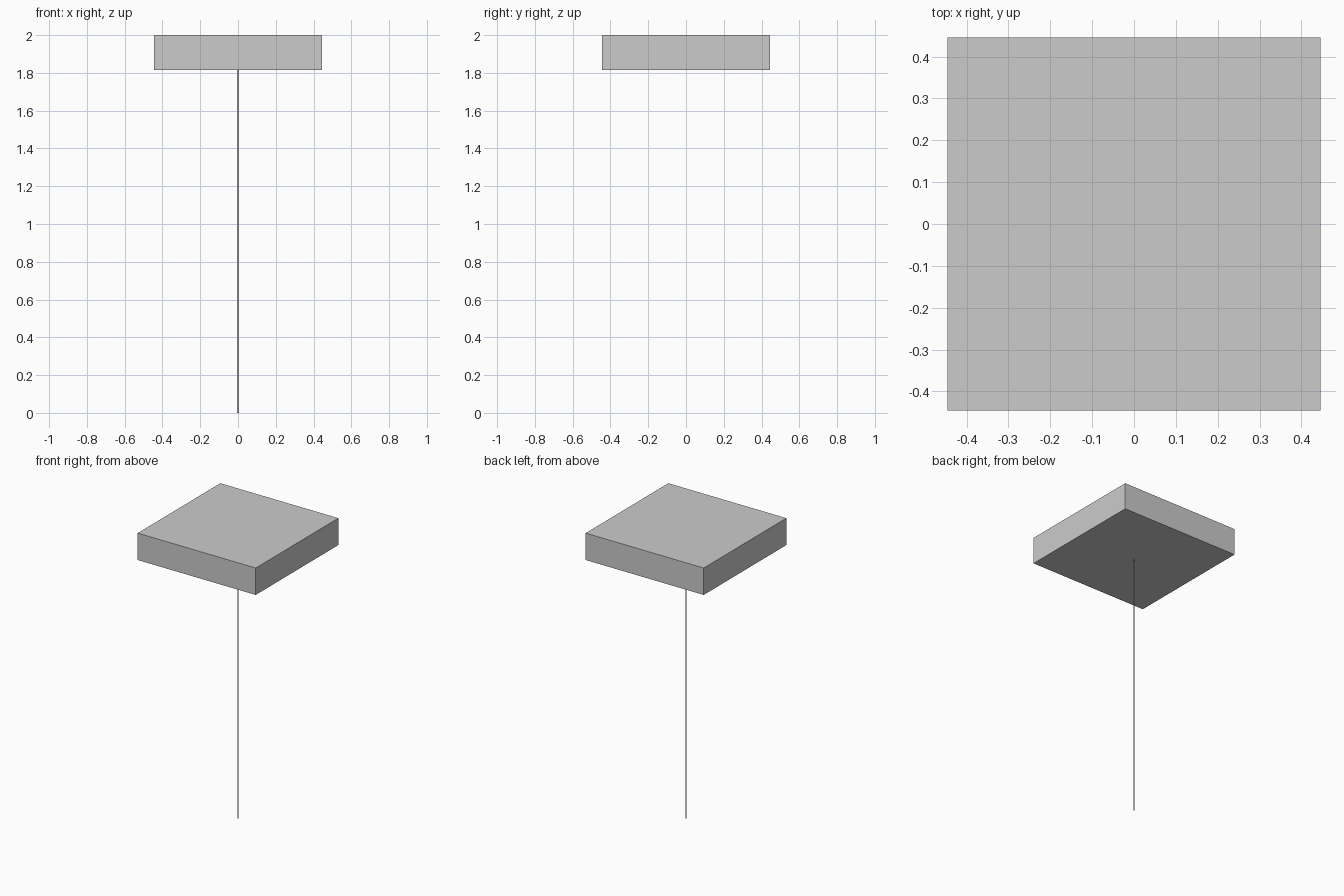
import bpy

if "Cube" in bpy.data.objects:
    bpy.data.objects.remove(bpy.data.objects["Cube"])

H, BOTTOM, HALF = 2.0, 1.816, 0.446

# Square slab at the top
bpy.ops.mesh.primitive_cube_add(size=1, location=(0, 0, (H + BOTTOM) / 2))
slab = bpy.context.object
slab.name = "top_slab"
slab.scale = (2 * HALF, 2 * HALF, H - BOTTOM)
bpy.ops.object.transform_apply(location=False, rotation=False, scale=True)

# Hanging cord: a flat, very thin ribbon facing the front
W = 0.004
mesh = bpy.data.meshes.new("cord")
mesh.from_pydata([(-W, 0, 0), (W, 0, 0), (W, 0, BOTTOM), (-W, 0, BOTTOM)], [], [(0, 1, 2, 3)])
bpy.context.collection.objects.link(bpy.data.objects.new("cord", mesh))
